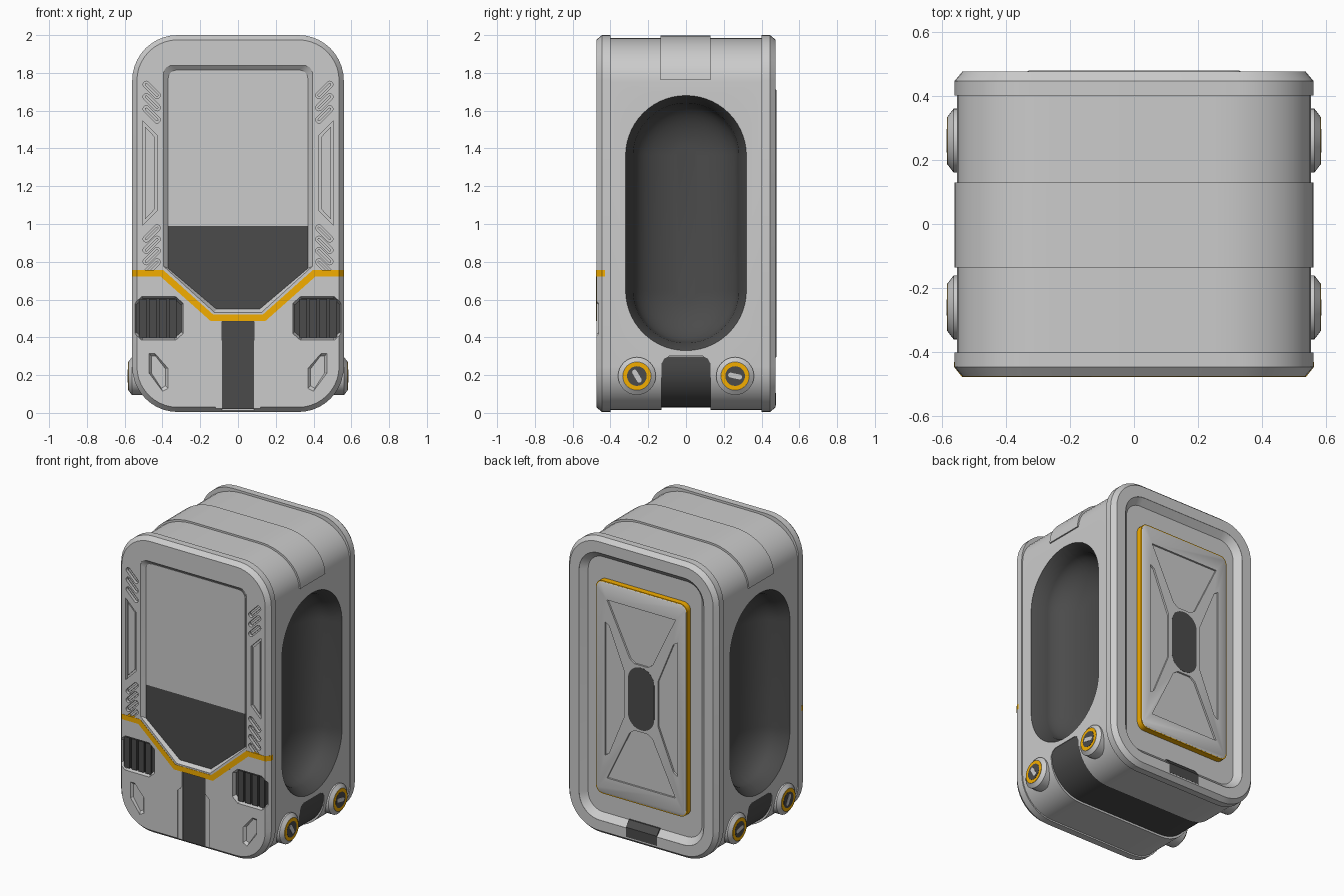
import bpy, bmesh
from math import sin, cos, pi, radians

if "Cube" in bpy.data.objects:
    bpy.data.objects.remove(bpy.data.objects["Cube"])

def material(name, c):
    m = bpy.data.materials.new(name)
    m.diffuse_color = (*c, 1)
    m.use_nodes = True
    m.node_tree.nodes["Principled BSDF"].inputs["Base Color"].default_value = m.diffuse_color
    return m

DARK = material("dark_grey", (0.07, 0.07, 0.07))
ORANGE = material("orange", (0.9, 0.42, 0.0))

def outline(hw, z0, z1, r, rx=None, n=10):
    """Rounded rectangle; rx stretches the top corners sideways."""
    rx = rx or r
    pts = []
    for cx, cz, a0, w in ((hw - rx, z1 - r, 0, rx), (-hw + rx, z1 - r, 90, rx),
                          (-hw + r, z0 + r, 180, r), (hw - r, z0 + r, 270, r)):
        for i in range(n + 1):
            a = radians(a0 + 90 * i / n)
            pts.append((cx + w * cos(a), cz + r * sin(a)))
    return pts

def sym(pts):
    return pts + [(-x, z) for x, z in reversed(pts)]

def flip(pts, s):
    return [(x * s, z) for x, z in pts]

def circle(cy, cz, r, n=32):
    return [(cy + r * cos(2 * pi * i / n), cz + r * sin(2 * pi * i / n)) for i in range(n)]

def bar(cx, cz, length, width, deg):
    a = radians(deg)
    return [(cx + x * cos(a) - z * sin(a), cz + x * sin(a) + z * cos(a))
            for x, z in outline(length / 2, -width / 2, width / 2, width * 0.49, n=4)]

def loft(name, layers, axis="y", mat=None):
    """Solid through matching outlines placed along y or x."""
    bm = bmesh.new()
    rings = [[bm.verts.new((u, d, v) if axis == "y" else (d, u, v)) for u, v in pts]
             for pts, d in layers]
    for a, b in zip(rings, rings[1:]):
        for i in range(len(a)):
            j = (i + 1) % len(a)
            bm.faces.new((a[i], a[j], b[j], b[i]))
    bm.faces.new(rings[0])
    bm.faces.new(rings[-1])
    bmesh.ops.recalc_face_normals(bm, faces=bm.faces)
    me = bpy.data.meshes.new(name)
    bm.to_mesh(me)
    bm.free()
    ob = bpy.data.objects.new(name, me)
    bpy.context.collection.objects.link(ob)
    if mat:
        me.materials.append(mat)
    return ob

def slab(name, pts, a, b, axis="y", mat=None):
    return loft(name, [(pts, a), (pts, b)], axis, mat)

def cut(target, cutters):
    bpy.context.view_layer.objects.active = target
    for c in cutters:
        m = target.modifiers.new("cut", "BOOLEAN")
        m.operation, m.solver, m.object = "DIFFERENCE", "EXACT", c
        m.material_mode = "TRANSFER"
        bpy.ops.object.modifier_apply(modifier=m.name)
        bpy.data.objects.remove(c)

# main body with dark scooped side recesses and a channel underneath
body = loft("body", [(outline(.552, .015, 1.985, .23, .3), -.41), (outline(.552, .015, 1.985, .23, .3), .41)])
cuts = [slab("cutter", [(-.13, -.1), (.13, -.1), (.13, .26), (.115, .288), (.09, .3),
                        (-.09, .3), (-.115, .288), (-.13, .26)], -.7, .7, "x")]
for s in (1, -1):
    def pill(d):
        return outline(.32 - d, .33 + d, 1.68 - d, .318 - d, n=14)
    layers = [(pill(0), .6 * s), (pill(0), .55 * s), (pill(.04), .49 * s)]
    for i in range(1, 9):
        t = radians(10 * i)
        layers.append((pill(.04 + .27 * (1 - cos(t))), (.49 - .17 * sin(t)) * s))
    cuts.append(loft("cutter", layers, "x", DARK))
cut(body, cuts)
slab("bottom_channel", [p for p in outline(.549, .028, 1.9, .235) if p[1] < .27] + [(.549, .299), (-.549, .299)],
     -.129, .129, "y", DARK)
slab("top_band", [p for p in outline(.56, .1, 1.997, .235, .3) if p[1] > 1.7], -.135, .13)

# front and back plates
def plate(name, s):
    o = outline(.56, .005, 2, .24)
    return loft(name, [(o, .40 * s), (o, .445 * s), (outline(.535, .03, 1.975, .215), .475 * s)])

front = plate("front_plate", -1)
back = plate("back_plate", 1)

# screen recess
def screen(hw, top, knee, low_x, low_z):
    r = .045
    arc = [(hw - r + r * cos(a), top - r + r * sin(a)) for a in [i * pi / 8 for i in range(4, -1, -1)]]
    return sym(arc + [(hw, knee), (low_x, low_z)])

rim, inner = screen(.395, 1.84, .777, .125, .532), screen(.37, 1.815, .765, .115, .55)
cuts = [loft("cutter", [(rim, -.49), (rim, -.474), (inner, -.451)])]
slab("screen_upper", sym(inner[:5] + [(.37, .99)]), -.4535, -.445)
slab("screen_lower", sym([(.37, .99), (.37, .765), (.115, .55)]), -.4535, -.445, "y", DARK)

# lower centre groove with dark stripe
cuts.append(slab("cutter", sym([(.085, .385), (.12, .35), (.12, -.1)]), -.5, -.468))
cuts.append(slab("cutter", sym([(.085, .485), (.085, -.1)]), -.5, -.455))
slab("front_stripe", sym([(.085, .485), (.085, .02)]), -.464, -.41, "y", DARK)

vent = [(.33, .615), (.51, .615), (.55, .58), (.55, .42), (.51, .385), (.33, .385), (.29, .42), (.29, .58)]
vent_in = [(.42 + (x - .42) * .92, .5 + (z - .5) * .91) for x, z in vent]
for s in (1, -1):
    # vents with slats
    cuts.append(loft("cutter", [(flip(vent, s), -.5), (flip(vent, s), -.473), (flip(vent_in, s), -.447)]))
    slab("vent_back", flip(vent_in, s), -.4495, -.44, "y", DARK)
    for i in range(4):
        x = .325 + .053 * i
        slab("vent_slat", flip([(x, .397), (x + .04, .397), (x + .04, .603), (x, .603)], s), -.464, -.445, "y", DARK)
    # long side inset and its raised centre
    cuts.append(slab("cutter", flip([(.505, 1.545), (.43, 1.47), (.43, 1.07), (.505, .995)], s), -.5, -.458))
    slab("side_inset", flip([(.493, 1.515), (.442, 1.463), (.442, 1.077), (.493, 1.025)], s), -.468, -.45)
    # diagonal slots with raised cores
    for z, tilt in [(1.71, 45), (1.645, 45), (1.58, 45), (.96, -45), (.90, -45), (.84, -45), (.78, -45)]:
        z, tilt = z - (.01 if z < 1 else 0), tilt * s
        cuts.append(slab("cutter", bar(.457 * s, z, .115, .034, tilt), -.5, -.454))
        slab("slot_core", bar(.457 * s, z, .095, .014, tilt), -.465, -.45)
    # small lower pockets
    pocket = [(.47, .315), (.44, .315), (.37, .235), (.37, .13), (.40, .115), (.47, .21)]
    mid = [(.425 + (x - .425) * .75, .22 + (z - .22) * .85) for x, z in pocket]
    cuts.append(loft("cutter", [(flip(pocket, s), -.5), (flip(pocket, s), -.4745), (flip(mid, s), -.46)]))
cut(front, cuts)

# orange front trim, following the plate chamfer
def trim(e):
    top = [(e, .757), (.397, .757), (.133, .522)]
    low = [(e, .722), (.41, .722), (.146, .487)]
    return sym(top) + [(-x, z) for x, z in low] + low[::-1]

loft("orange_trim", [(trim(.561), -.43), (trim(.561), -.4455), (trim(.536), -.4765)], "y", ORANGE)

# back recess and hatch with an orange rim
wide, narrow = outline(.465, .10, 1.90, .15), outline(.425, .14, 1.86, .11)
cut(back, [loft("cutter", [(wide, .49), (wide, .474), (narrow, .435)])])
edge = slab("hatch_edge", outline(.34, .285, 1.72, .05, n=5), .42, .474, "y", ORANGE)
cut(edge, [slab("cutter", outline(.32, .305, 1.70, .035, n=5), .40, .50, "y", ORANGE)])
hatch = loft("hatch", [(outline(.334, .291, 1.714, .044, n=5), .425), (outline(.334, .291, 1.714, .044, n=5), .4745),
                       (outline(.328, .297, 1.708, .04, n=5), .478)])
cuts = []
for s in (1, -1):
    cuts.append(slab("cutter", sym([(x, 1 + s * z) for x, z in ((.255, .6), (.085, .25), (.05, .225))]), .5, .466))
    cuts.append(slab("cutter", flip([(.27, 1.45), (.27, .55), (.24, .57), (.125, .85), (.125, 1.15), (.24, 1.43)], s),
                     .5, .466))
cut(hatch, cuts)
slab("hatch_centre", outline(.098, .79, 1.21, .095), .46, .4785, "y", DARK)
loft("back_stripe", [(sym([(.115, .145), (.115, .03)]), .40), (sym([(.115, .145), (.115, .03)]), .445),
                     (sym([(.115, .105), (.115, .04)]), .4755)], "y", DARK)

# screw knobs on both sides
for s in (1, -1):
    for y, deg in ((-.26, -60), (.26, -12)):
        loft("knob", [(circle(y, .195, .10), .5 * s), (circle(y, .195, .10), .562 * s),
                      (circle(y, .195, .075), .581 * s)], "x")
        slab("knob_ring", circle(y, .195, .074), .56 * s, .5825 * s, "x", ORANGE)
        slab("knob_centre", circle(y, .195, .052), .56 * s, .5835 * s, "x", DARK)
        slab("knob_slot", bar(y, .195, .075, .026, deg), .56 * s, .585 * s, "x")

# smooth curved faces, keep edges crisp
bpy.ops.object.select_all(action="SELECT")
bpy.ops.object.shade_smooth_by_angle(angle=radians(30))
